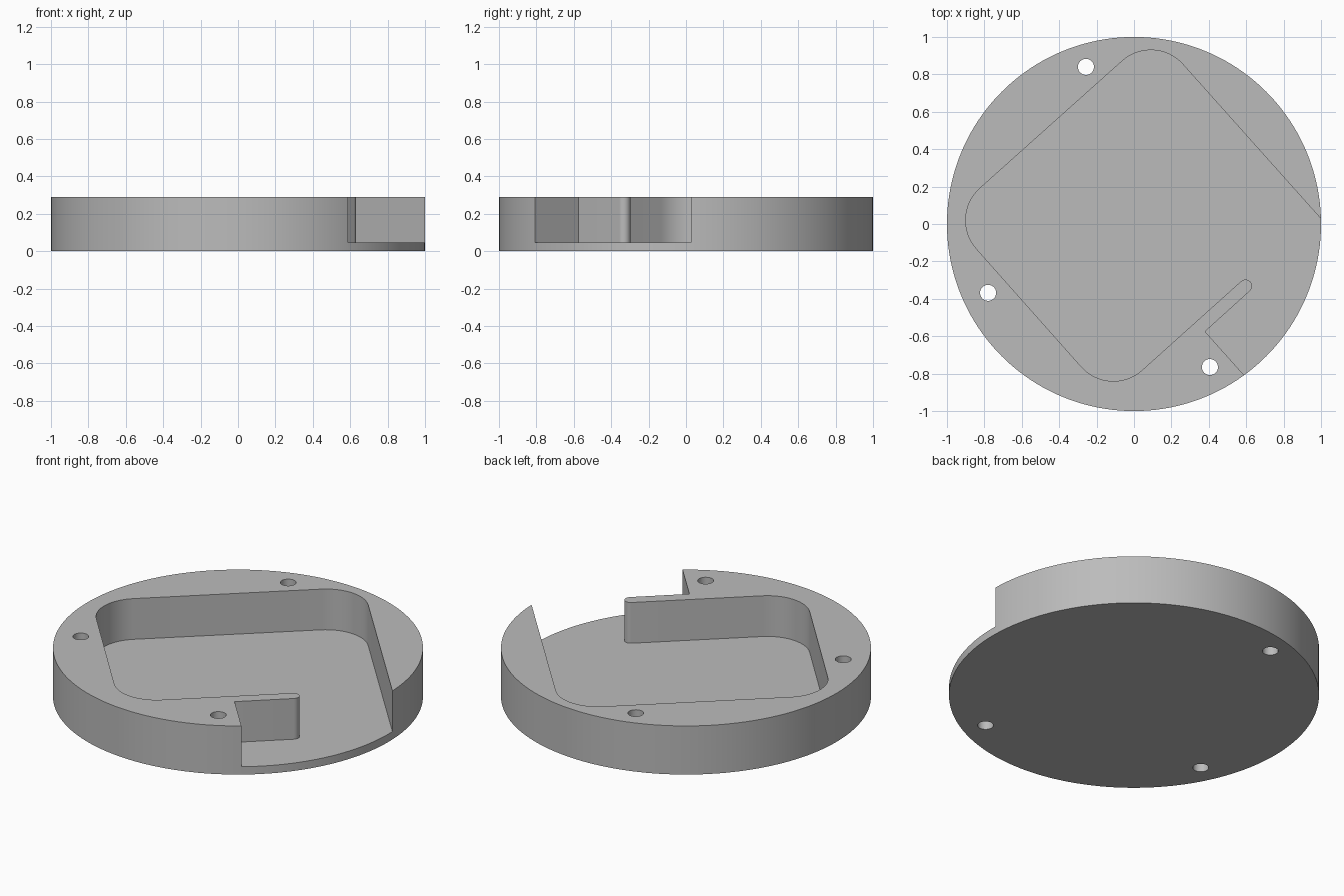
import bpy, bmesh
from math import cos, sin, radians, pi
from mathutils import Vector

cube = bpy.data.objects.get("Cube")
if cube:
    bpy.data.objects.remove(cube, do_unlink=True)

HEIGHT, FLOOR = 0.29, 0.047
TILT = 41.8                       # rotation of the square pocket, degrees
ALONG = Vector((sin(radians(TILT)), -cos(radians(TILT))))   # towards the open side

grey = bpy.data.materials.new("plain_grey")
grey.use_nodes = True
colour = (0.5, 0.5, 0.5, 1)
grey.diffuse_color = colour
grey.node_tree.nodes["Principled BSDF"].inputs["Base Color"].default_value = colour


def arc(centre, radius, start, end, steps):
    """Points on an arc, angles in degrees."""
    return [Vector(centre) + radius * Vector((cos(a), sin(a)))
            for a in (radians(start + (end - start) * i / steps) for i in range(steps + 1))]


def circle(centre, radius, steps):
    return arc(centre, radius, 0, 360, steps)[:-1]


def prism(name, outline, low, high):
    """Extrude a flat outline into a solid."""
    bm = bmesh.new()
    face = bm.faces.new([bm.verts.new((p.x, p.y, low)) for p in outline])
    top = bmesh.ops.extrude_face_region(bm, geom=[face])["geom"]
    bmesh.ops.translate(bm, vec=(0, 0, high - low),
                        verts=[v for v in top if isinstance(v, bmesh.types.BMVert)])
    bmesh.ops.recalc_face_normals(bm, faces=bm.faces)
    mesh = bpy.data.meshes.new(name)
    bm.to_mesh(mesh)
    bm.free()
    mesh.materials.append(grey)
    obj = bpy.data.objects.new(name, mesh)
    bpy.context.collection.objects.link(obj)
    return obj


# Round body
body = prism("round_housing", circle((0, 0), 1, 160), 0, HEIGHT)

# Pocket: three large rounded corners, a thin rounded wall tip, open at the rim
notch = Vector((0.38, -0.575))
pocket = arc((0.09, 0.70), 0.23, TILT, TILT + 90, 16)
pocket += arc((-0.67, 0.02), 0.23, TILT + 90, TILT + 180, 16)
pocket += arc((-0.11, -0.61), 0.23, TILT + 180, TILT + 270, 16)
pocket += arc((0.596, -0.332), 0.035, TILT + 90, TILT - 90, 12)
pocket += [notch, notch + ALONG * 0.6, pocket[0] + ALONG * 1.6]
cutters = [prism("pocket_cutter", pocket, FLOOR, HEIGHT + 0.2)]

# Screw holes through the rim
for i, spot in enumerate([(-0.257, 0.84), (-0.78, -0.368), (0.406, -0.765)]):
    cutters.append(prism(f"screw_hole_cutter_{i + 1}", circle(spot, 0.043, 32), -0.1, HEIGHT + 0.1))

# Cut, apply and drop the cutters
bpy.context.view_layer.objects.active = body
for cutter in cutters:
    mod = body.modifiers.new(cutter.name, "BOOLEAN")
    mod.operation, mod.solver, mod.object = "DIFFERENCE", "EXACT", cutter
    bpy.ops.object.modifier_apply(modifier=mod.name)
    bpy.data.objects.remove(cutter, do_unlink=True)

# Smooth curved walls, sharp rims
bpy.ops.object.select_all(action="DESELECT")
body.select_set(True)
bpy.ops.object.shade_smooth_by_angle(angle=radians(30))
